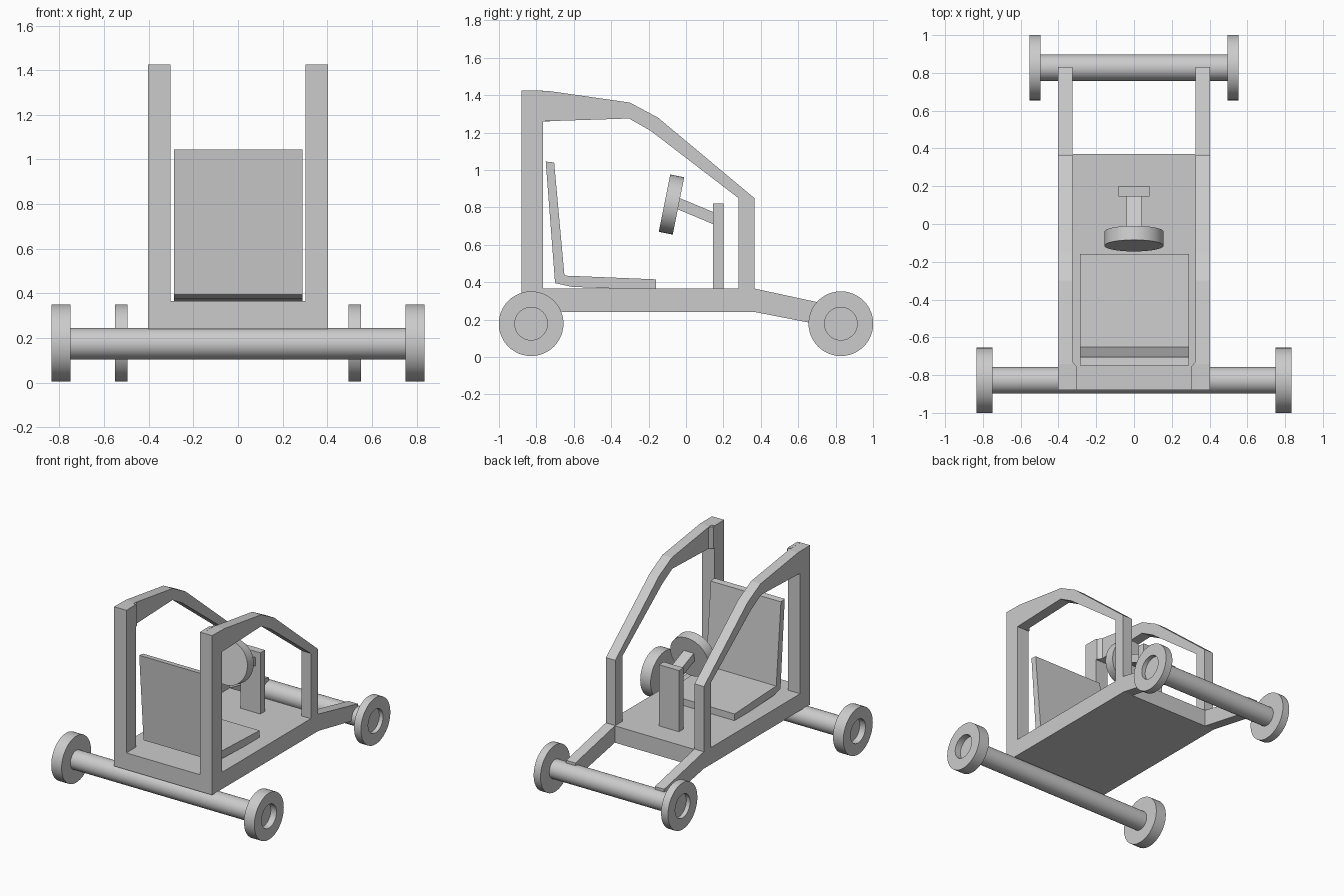
import bpy, bmesh
from math import sin, cos, tau, radians
from mathutils import Matrix, Vector

if "Cube" in bpy.data.objects:
    bpy.data.objects.remove(bpy.data.objects["Cube"])


def finish(name, bm, smooth=False):
    bmesh.ops.recalc_face_normals(bm, faces=bm.faces)
    me = bpy.data.meshes.new(name)
    bm.to_mesh(me)
    bm.free()
    ob = bpy.data.objects.new(name, me)
    bpy.context.collection.objects.link(ob)
    if smooth:
        bpy.context.view_layer.objects.active = ob
        ob.select_set(True)
        bpy.ops.object.shade_smooth_by_angle(angle=radians(30))
        ob.select_set(False)
    return ob


def prism(name, pts, start, axis, end):
    """Closed outline swept from start to end along axis ('x': y,z points, 'z': x,y points)."""
    bm = bmesh.new()
    place = (lambda p, t: (t, p[0], p[1])) if axis == 'x' else (lambda p, t: (p[0], p[1], t))
    a = [bm.verts.new(place(p, start)) for p in pts]
    b = [bm.verts.new(place(p, end)) for p in pts]
    bm.faces.new(a)
    bm.faces.new(b)
    n = len(pts)
    for i in range(n):
        j = (i + 1) % n
        bm.faces.new((a[i], a[j], b[j], b[i]))
    return finish(name, bm)


def box(name, x0, x1, y0, y1, z0, z1):
    return prism(name, [(x0, y0), (x1, y0), (x1, y1), (x0, y1)], z0, 'z', z1)


def lathe(name, rings, matrix, n=48):
    """Rings of (radius, offset) around local x, capped at both ends."""
    bm = bmesh.new()
    loops = [[bm.verts.new(matrix @ Vector((x, r * cos(tau * i / n), r * sin(tau * i / n))))
              for i in range(n)] for r, x in rings]
    for a, b in zip(loops, loops[1:]):
        for i in range(n):
            j = (i + 1) % n
            bm.faces.new((a[i], a[j], b[j], b[i]))
    bm.faces.new(loops[0])
    bm.faces.new(loops[-1])
    return finish(name, bm, True)


# floor
box("floor", -0.403, 0.403, -0.88, 0.37, 0.24, 0.365)

# axles and recessed wheels
for label, y, x_in, x_out in (("seat_end", -0.828, 0.75, 0.835), ("nose_end", 0.828, 0.496, 0.552)):
    at = Matrix.Translation((0, y, 0.175))
    lathe(label + "_axle", [(0.07, -x_in - 0.01), (0.07, x_in + 0.01)], at)
    d = (x_out - x_in) * 0.55
    for s, side in ((-1, "left"), (1, "right")):
        lathe(f"{label}_wheel_{side}",
              [(0.173, s * x_in), (0.173, s * x_out), (0.0875, s * x_out), (0.0875, s * (x_out - d))],
              Matrix.Translation((0, y, 0.178)))

# side frames, wide pillars and nose arms
frame = [(-0.88, 0.365), (-0.88, 1.425), (-0.74, 1.423), (-0.30, 1.36), (-0.15, 1.28),
         (0.365, 0.85), (0.365, 0.365), (0.28, 0.365), (0.28, 0.85), (-0.19, 1.21),
         (-0.305, 1.275), (-0.765, 1.26), (-0.765, 0.365)]
arm = [(0.37, 0.24), (0.37, 0.365), (0.832, 0.265), (0.832, 0.15)]
for s, side in ((-1, "left"), (1, "right")):
    prism("side_frame_" + side, frame, s * 0.326, 'x', s * 0.403)
    prism("nose_arm_" + side, arm, s * 0.326, 'x', s * 0.403)
    x0, x1 = sorted((s * 0.302, s * 0.326))
    box("tall_pillar_" + side, x0, x1, -0.88, -0.765, 0.365, 1.425)
    prism("pillar_gusset_" + side,
          [(s * 0.302, -0.765), (s * 0.302, -0.757), (s * 0.326, -0.727), (s * 0.326, -0.765)],
          1.26, 'z', 1.42)

# seat
prism("seat", [(-0.75, 1.045), (-0.705, 1.04), (-0.65, 0.435), (-0.16, 0.415), (-0.16, 0.365),
               (-0.345, 0.365), (-0.61, 0.375), (-0.70, 0.395)], -0.287, 'x', 0.29)

# steering post, shaft and wheel
box("steering_post", -0.082, 0.082, 0.145, 0.20, 0.365, 0.82)
prism("steering_shaft", [(-0.045, 0.79), (-0.035, 0.85), (0.15, 0.773), (0.15, 0.708)],
      -0.041, 'x', 0.041)
lathe("steering_wheel", [(0.156, -0.038), (0.156, 0.038)],
      Matrix.Translation((0, -0.0775, 0.815)) @ Matrix.Rotation(radians(-11.3), 4, 'X')
      @ Matrix.Rotation(radians(90), 4, 'Z'))
